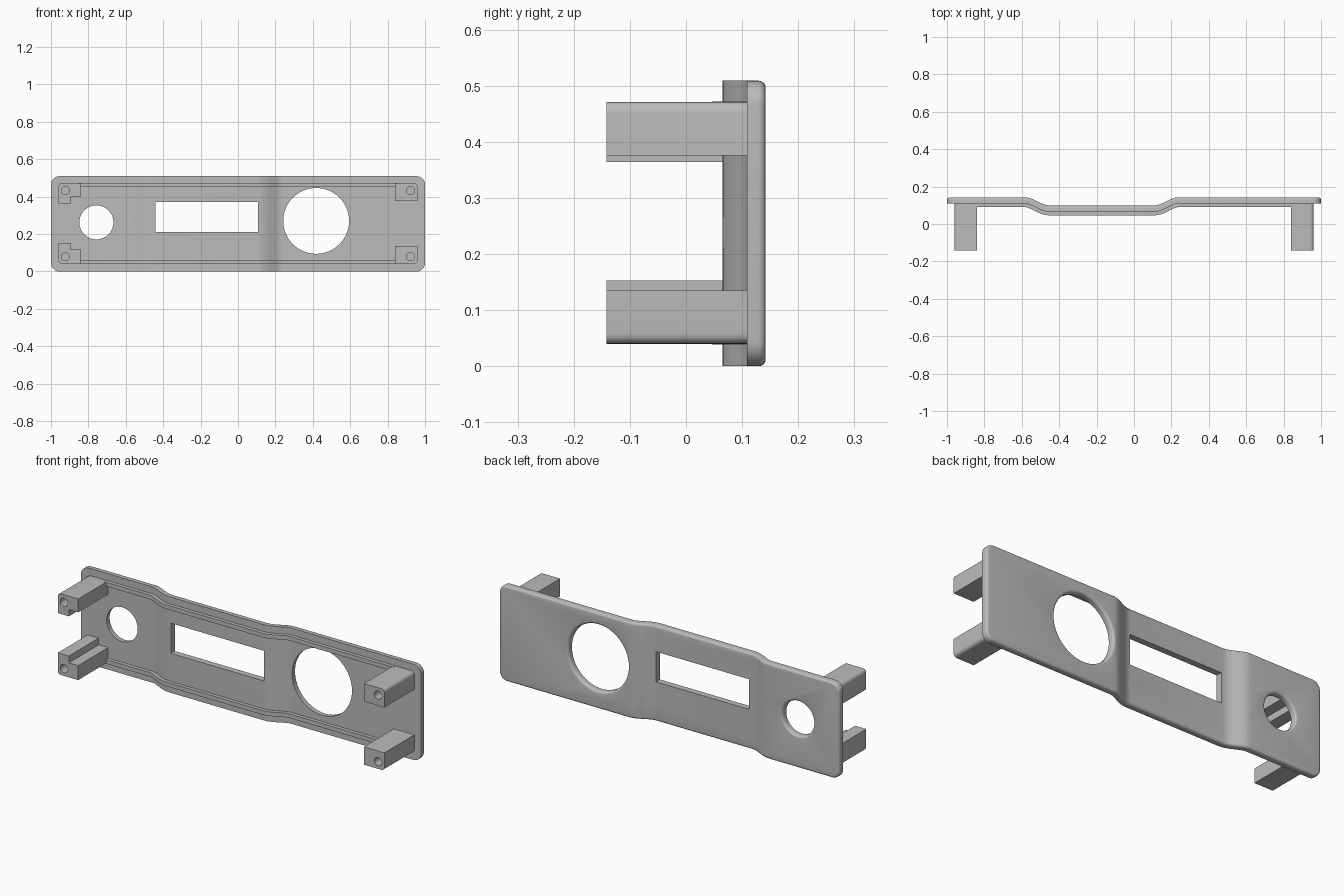
import bpy, bmesh
from math import sin, cos, pi, sqrt
from mathutils import Vector

default = bpy.data.objects.get("Cube")
if default:
    bpy.data.objects.remove(default, do_unlink=True)

grey = bpy.data.materials.new("plain grey")
grey.use_nodes = True
COLOUR = (0.5, 0.5, 0.5, 1)
grey.diffuse_color = COLOUR
grey.node_tree.nodes["Principled BSDF"].inputs["Base Color"].default_value = COLOUR

BACK, FRONT, TIP = 0.142, 0.109, -0.142   # panel back, panel front, post ends
HEIGHT = 0.509
DIP = 0.044                               # depth of the recessed middle
BEND = 0.13                               # width of each bend
BENDS = (-0.515, 0.17)


def rounded(cx, cz, w, h, r, n=8):
    """Rounded rectangle in the xz plane; a circle when r is half the width."""
    pts = []
    for k, (sx, sz) in enumerate(((1, 1), (-1, 1), (-1, -1), (1, -1))):
        for i in range(n + 1):
            a = (k + i / n) * pi / 2
            pts.append((cx + sx * (w / 2 - r) + r * cos(a),
                        cz + sz * (h / 2 - r) + r * sin(a)))
    return pts


def loft(name, rings):
    """Closed solid through (outline, y) rings."""
    bm = bmesh.new()
    loops = [[bm.verts.new((x, y, z)) for x, z in pts] for pts, y in rings]
    for a, b in zip(loops, loops[1:]):
        for i in range(len(a)):
            j = (i + 1) % len(a)
            bm.faces.new((a[i], a[j], b[j], b[i]))
    bm.faces.new(loops[0])
    bm.faces.new(loops[-1])
    bmesh.ops.remove_doubles(bm, verts=bm.verts, dist=1e-5)
    bmesh.ops.recalc_face_normals(bm, faces=bm.faces)
    me = bpy.data.meshes.new(name)
    bm.to_mesh(me)
    bm.free()
    me.materials.append(grey)
    ob = bpy.data.objects.new(name, me)
    bpy.context.collection.objects.link(ob)
    return ob


def cut(ob, cutters):
    """Subtract the cutters, bake the result and delete them."""
    for c in cutters:
        mod = ob.modifiers.new("opening", "BOOLEAN")
        mod.operation, mod.solver, mod.object = "DIFFERENCE", "EXACT", c
    bpy.context.view_layer.update()
    dg = bpy.context.evaluated_depsgraph_get()
    me = bpy.data.meshes.new_from_object(ob.evaluated_get(dg))
    ob.modifiers.clear()
    ob.data = me
    for c in cutters:
        bpy.data.objects.remove(c, do_unlink=True)


def bend(ob):
    """Slice across both bends, then offset everything along the stepped path."""
    bm = bmesh.new()
    bm.from_mesh(ob.data)
    bmesh.ops.triangulate(bm, faces=bm.faces)
    steps = 14
    for c in BENDS:
        for i in range(steps + 1):
            x = c + BEND * (i / steps - 0.5)
            bmesh.ops.bisect_plane(bm, geom=bm.verts[:] + bm.edges[:] + bm.faces[:],
                                   plane_co=(x, 0, 0), plane_no=(1, 0, 0), dist=1e-5)
    for v in bm.verts:
        f = slope = 0
        for c, sign in zip(BENDS, (-1, 1)):
            t = min(1, max(0, (v.co.x - c) / BEND + 0.5))
            f += sign * DIP * t * t * (3 - 2 * t)
            slope += sign * DIP * 6 * t * (1 - t) / BEND
        d = v.co.y - BACK
        n = sqrt(1 + slope * slope)
        v.co += Vector((-d * slope / n, BACK + f + d / n - v.co.y, 0))
    bmesh.ops.dissolve_limit(bm, angle_limit=0.002, verts=bm.verts, edges=bm.edges)
    bm.to_mesh(ob.data)
    bm.free()


# Fillet steps as (inset, distance from the back face)
FIL = 0.013
fillet = [(FIL * (1 - cos(a)), FIL * (1 - sin(a))) for a in (i * pi / 10 for i in range(6))]

# Panel with softened back rim
MID = HEIGHT / 2
panel = loft("panel", [(rounded(0, MID, 2, HEIGHT, 0.045), FRONT)] +
             [(rounded(0, MID, 2 - 2 * o, HEIGHT - 2 * o, 0.045 - o), BACK - d)
              for o, d in fillet])


def round_cutter(x, z, r):
    rings = [(r, 0)] + [(r + o, BACK - d) for o, d in fillet] + [(r + FIL, 0.3)]
    return loft("cutter", [(rounded(x, z, 2 * q, 2 * q, q, 16), y) for q, y in rings])


# Two round openings and the rectangular window
window = [(-0.44, 0.21), (0.107, 0.21), (0.107, 0.37), (-0.44, 0.37)]
cut(panel, [round_cutter(-0.757, 0.262, 0.091), round_cutter(0.418, 0.27, 0.176),
            loft("cutter", [(window, 0), (window, 0.3)])])
bend(panel)
parts = [panel]

# Long stiffening ribs that follow the panel
for name, z in (("lower_rib", 0.05), ("upper_rib", 0.461)):
    strip = [(-0.85, z - 0.011), (0.85, z - 0.011), (0.85, z + 0.011), (-0.85, z + 0.011)]
    rib = loft(name, [(strip, 0.09), (strip, FRONT + 0.003)])
    bend(rib)
    parts.append(rib)


# Corner posts with a rounded outer corner and a blind screw hole
def post(name, side, up, z, reach, shoulder):
    r = 0.018
    arc = [(0.96 - r + r * sin(a), r - r * cos(a)) for a in (i * pi / 12 for i in range(7))]
    outline = [(0.84, 0)] + arc + [(0.96, reach)]
    if shoulder < reach:
        outline += [(0.895, reach), (0.895, shoulder)]
    outline.append((0.84, shoulder))
    pts = [(side * x, z - up * h) for x, h in outline]
    ob = loft(name, [(pts, TIP), (pts, FRONT + 0.003)])
    hole = rounded(side * 0.923, z - up * 0.039, 0.044, 0.044, 0.022, 6)
    cut(ob, [loft("cutter", [(hole, TIP - 0.1), (hole, 0.08)])])
    parts.append(ob)


post("left_upper_post", 1, 1, 0.471, 0.095, 0.095)
post("left_lower_post", 1, -1, 0.04, 0.095, 0.095)
post("right_upper_post", -1, 1, 0.471, 0.107, 0.071)
post("right_lower_post", -1, -1, 0.04, 0.113, 0.077)

# Smooth shading with crisp edges
bpy.ops.object.select_all(action="DESELECT")
for ob in parts:
    ob.select_set(True)
bpy.context.view_layer.objects.active = panel
bpy.ops.object.shade_smooth_by_angle(angle=0.6)
